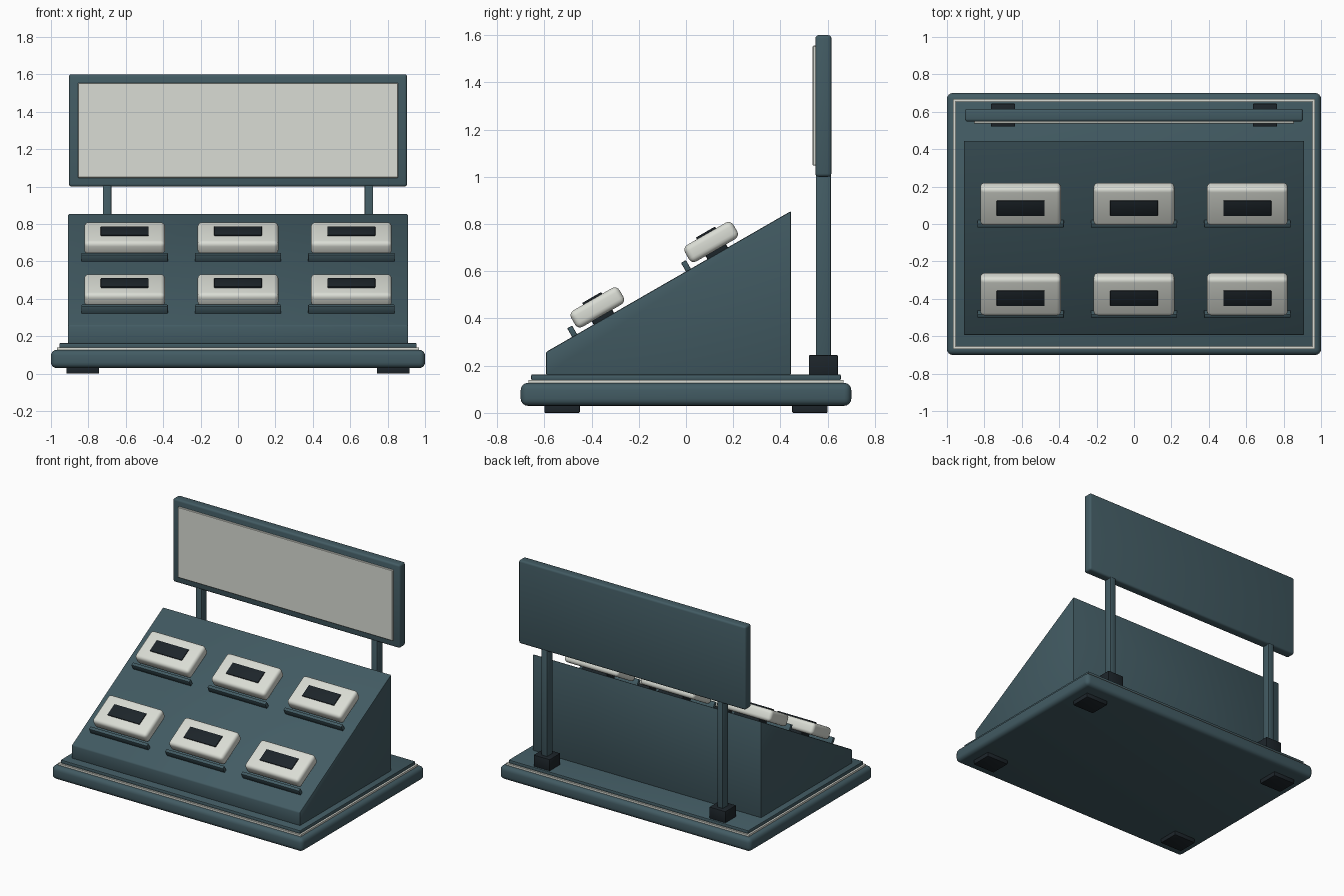
import bpy, bmesh, math
from mathutils import Matrix, Vector

cube = bpy.data.objects.get("Cube")
if cube:
    bpy.data.objects.remove(cube, do_unlink=True)


def material(name, rgb):
    m = bpy.data.materials.new(name)
    m.use_nodes = True
    m.diffuse_color = (*rgb, 1)
    m.node_tree.nodes["Principled BSDF"].inputs["Base Color"].default_value = (*rgb, 1)
    return m


TEAL = material("slate teal", (0.055, 0.105, 0.125))
CREAM = material("warm off white", (0.70, 0.72, 0.66))
DARK = material("charcoal", (0.012, 0.018, 0.023))


def finish(name, bm, mat, bevel=0.0, segments=2, matrix=None):
    """Turn a bmesh into a bevelled, smooth shaded object."""
    bmesh.ops.recalc_face_normals(bm, faces=bm.faces)
    if bevel:
        bmesh.ops.bevel(bm, geom=bm.edges[:], offset=bevel, segments=segments,
                        profile=0.5, affect='EDGES')
    mesh = bpy.data.meshes.new(name)
    bm.to_mesh(mesh)
    bm.free()
    mesh.materials.append(mat)
    obj = bpy.data.objects.new(name, mesh)
    bpy.context.collection.objects.link(obj)
    if matrix:
        obj.matrix_world = matrix
    bpy.ops.object.select_all(action='DESELECT')
    obj.select_set(True)
    bpy.context.view_layer.objects.active = obj
    bpy.ops.object.shade_smooth_by_angle(angle=math.radians(35))
    return obj


def box(name, x, y, z, mat, bevel=0.0, segments=2, matrix=None):
    """Box spanning the (low, high) pairs x, y and z."""
    bm = bmesh.new()
    bmesh.ops.create_cube(bm, size=1)
    for v in bm.verts:
        v.co = [(lo + hi) / 2 + c * (hi - lo) for c, (lo, hi) in zip(v.co, (x, y, z))]
    return finish(name, bm, mat, bevel, segments, matrix)


def around(c, half):
    return (c - half, c + half)


# Stepped base with a pale trim line
box("base", (-1, 1), (-0.7, 0.7), (0.03, 0.127), TEAL, 0.03, 4)
box("base_trim", around(0, 0.967), around(0, 0.667), (0.12, 0.14), CREAM)
box("base_deck", around(0, 0.955), around(0, 0.656), (0.138, 0.163), TEAL, 0.006)

# Feet, sign posts and their sockets
for side, label in ((-1, "right"), (1, "left")):
    for end, place in ((-1, "front"), (1, "back")):
        box(f"foot_{place}_{label}", around(side * 0.83, 0.088),
            around(end * 0.525, 0.075), (0, 0.04), DARK, 0.004)
    box(f"post_socket_{label}", around(side * 0.70, 0.065), around(0.582, 0.062),
        (0.16, 0.245), DARK, 0.006)
    box(f"sign_post_{label}", around(side * 0.70, 0.023), around(0.582, 0.032),
        (0.2, 1.02), TEAL, 0.005)

# Sign board and blank panel
box("sign_board", around(0, 0.904), (0.548, 0.616), (1.0, 1.6), TEAL, 0.014, 3)
box("sign_panel", around(0, 0.856), (0.536, 0.552), (1.047, 1.555), CREAM, 0.003, 1)

# Sloped display wedge, extruded from its side profile
FRONT, BACK, LOW, HIGH = -0.593, 0.445, 0.258, 0.855
bm = bmesh.new()
profile = [(FRONT, 0.16), (BACK, 0.16), (BACK, HIGH), (FRONT, LOW)]
face = bm.faces.new([bm.verts.new((-0.91, y, z)) for y, z in profile])
extruded = bmesh.ops.extrude_face_region(bm, geom=[face])
bmesh.ops.translate(bm, vec=(1.82, 0, 0),
                    verts=[g for g in extruded["geom"] if isinstance(g, bmesh.types.BMVert)])
finish("display_wedge", bm, TEAL, 0.007)

# Devices on the slope, modelled in the slope's own frame
slope = (HIGH - LOW) / (BACK - FRONT)
tilt = Matrix.Rotation(math.atan(slope), 4, 'X')
for row, y in (("lower", -0.348), ("upper", 0.134)):
    for column, x in (("right", -0.606), ("middle", 0), ("left", 0.606)):
        tag = f"{row}_{column}"
        origin = Vector((x, y, LOW + slope * (y - FRONT)))
        frame = Matrix.Translation(origin) @ tilt
        box(f"mount_{tag}", around(0, 0.1), around(0, 0.05), (-0.005, 0.025),
            DARK, 0.003, 1, frame)
        box(f"ledge_{tag}", around(0, 0.231), around(-0.143, 0.012), (-0.005, 0.042),
            TEAL, 0.004, 2, frame)
        box(f"device_{tag}", around(0, 0.216), around(0, 0.118), (0.015, 0.095),
            CREAM, 0.024, 4, frame)
        box(f"screen_{tag}", around(0, 0.128), around(0, 0.047), (0.094, 0.1035),
            DARK, 0.004, 2, frame)
